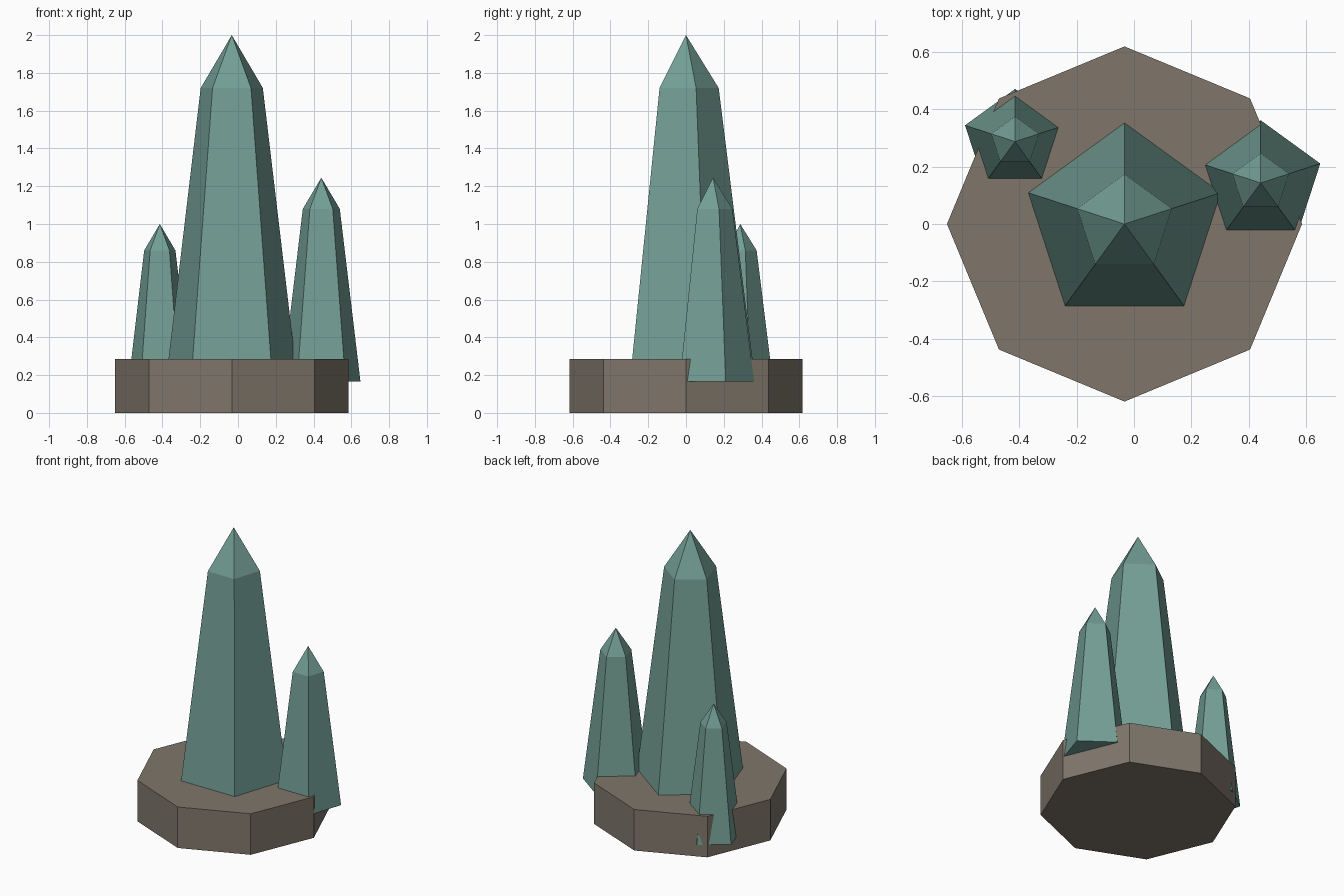
import bpy, bmesh, math

if "Cube" in bpy.data.objects:
    bpy.data.objects.remove(bpy.data.objects["Cube"])


def material(name, rgb):
    mat = bpy.data.materials.new(name)
    mat.diffuse_color = (*rgb, 1.0)
    mat.use_nodes = True
    mat.node_tree.nodes["Principled BSDF"].inputs["Base Color"].default_value = mat.diffuse_color
    return mat


def stacked(name, mat, center, sides, start, rings, tip=None):
    """Closed faceted solid from (z, radius) rings, with an optional pointed tip."""
    cx, cy = center
    bm = bmesh.new()
    loops = []
    for z, r in rings:
        angles = [start + math.tau * i / sides for i in range(sides)]
        loops.append([bm.verts.new((cx + r * math.cos(a), cy + r * math.sin(a), z))
                      for a in angles])
    for low, high in zip(loops, loops[1:]):
        for i in range(sides):
            j = (i + 1) % sides
            bm.faces.new((low[i], low[j], high[j], high[i]))
    bm.faces.new(loops[0][::-1])
    top = loops[-1]
    if tip is None:
        bm.faces.new(top)
    else:
        apex = bm.verts.new((cx, cy, tip))
        for i in range(sides):
            bm.faces.new((top[i], top[(i + 1) % sides], apex))
    bmesh.ops.recalc_face_normals(bm, faces=bm.faces[:])
    mesh = bpy.data.meshes.new(name)
    bm.to_mesh(mesh)
    bm.free()
    mesh.materials.append(mat)
    obj = bpy.data.objects.new(name, mesh)
    bpy.context.collection.objects.link(obj)
    return obj


stone = material("brown_stone", (0.214, 0.183, 0.147))
teal = material("teal_crystal", (0.171, 0.342, 0.296))

# Octagonal stone base
stacked("stone_base", stone, (-0.033, 0), 8, 0, [(0, 0.618), (0.286, 0.618)])

# Five-sided crystals: centre, bottom z, bottom radius, shoulder z, shoulder radius, tip z
crystals = {
    "main_crystal": ((-0.033, 0), 0.165, 0.367, 1.72, 0.173, 2.0),
    "right_crystal": ((0.441, 0.143), 0.165, 0.218, 1.08, 0.103, 1.245),
    "left_crystal": ((-0.414, 0.287), 0.085, 0.183, 0.86, 0.087, 1.0),
}
for name, (center, z0, r0, z1, r1, tip) in crystals.items():
    stacked(name, teal, center, 5, math.pi / 2, [(z0, r0), (z1, r1)], tip)
